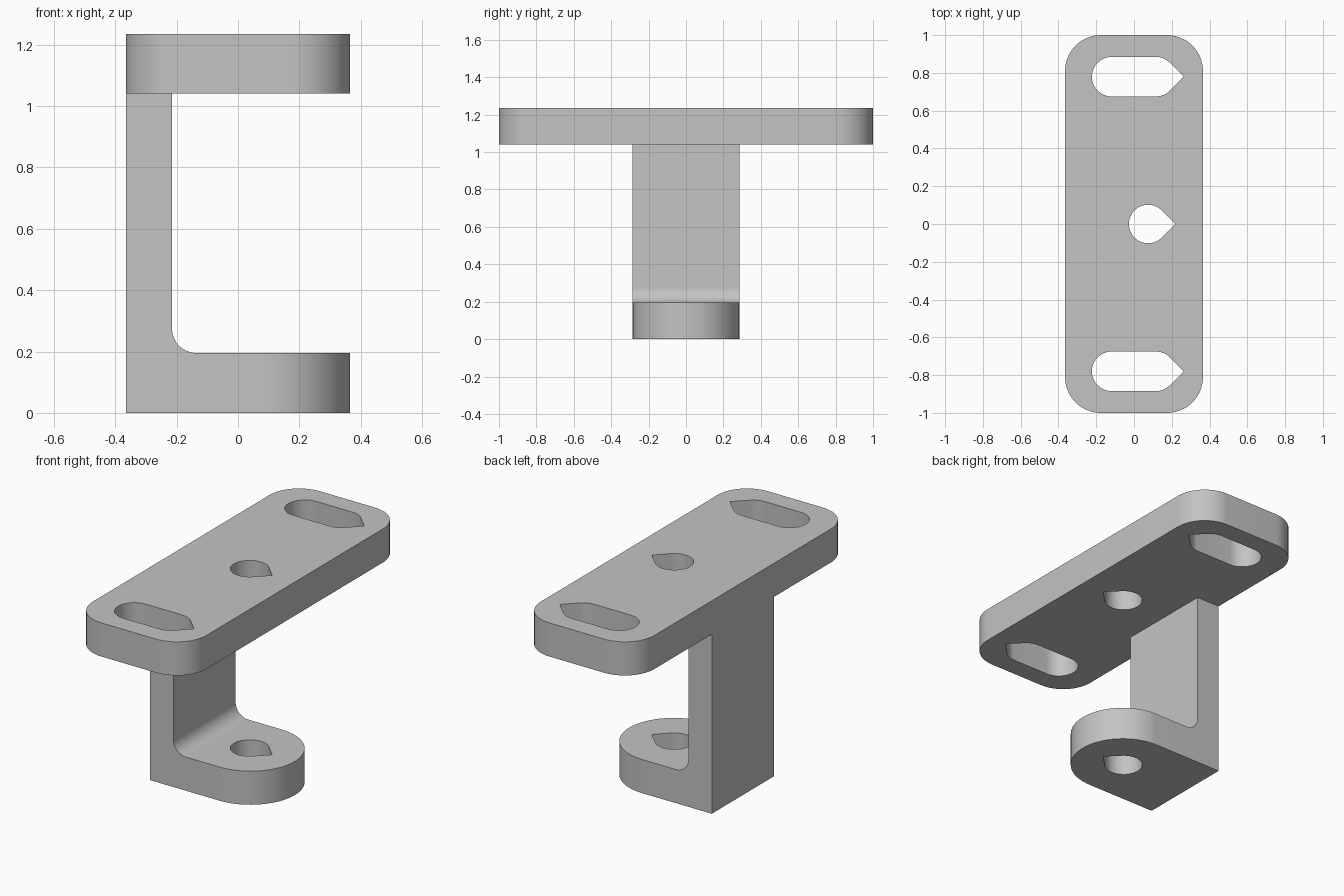
import bpy
import bmesh
from math import sin, cos, pi, radians
from mathutils import Matrix, Vector

cube = bpy.data.objects.get("Cube")
if cube:
    bpy.data.objects.remove(cube, do_unlink=True)

HALF_W = 0.365      # half width of both plates
FOOT_R = 0.285      # half depth of the arm, radius of the foot's round end
THICK = 0.195       # foot thickness
PLATE_Z, TOP_Z = 1.04, 1.235
WALL_X = -0.215     # inner face of the upright
HOLE_X = HALF_W - FOOT_R

grey = bpy.data.materials.new("plain grey")
grey.use_nodes = True
colour = (0.55, 0.55, 0.55, 1)
grey.diffuse_color = colour
grey.node_tree.nodes["Principled BSDF"].inputs["Base Color"].default_value = colour


def arc(cx, cy, r, start, end, steps=16):
    angles = [radians(start + (end - start) * i / steps) for i in range(steps + 1)]
    return [(cx + r * cos(a), cy + r * sin(a)) for a in angles]


def teardrop(x0, x1, y, r):
    """Round slot from x0 to x1 whose +x end closes in a right-angled point."""
    return (arc(x0, y, r, 90, 270, 24) + arc(x1, y, r, 270, 315, 8)
            + [(x1 + r * 2 ** 0.5, y)] + arc(x1, y, r, 45, 90, 8))


def prism(name, outline, holes, low, high, matrix=Matrix()):
    """Extrude an outline with holes along its own z axis."""
    bm = bmesh.new()
    for loop in [outline] + holes:
        clean = [p for i, p in enumerate(loop)
                 if (Vector(p) - Vector(loop[i - 1])).length > 1e-5]
        verts = [bm.verts.new((x, y, low)) for x, y in clean]
        for i, v in enumerate(verts):
            bm.edges.new((verts[i - 1], v))
    bmesh.ops.triangle_fill(bm, edges=bm.edges[:], use_beauty=True, normal=(0, 0, 1))
    grown = bmesh.ops.extrude_face_region(bm, geom=bm.faces[:], use_keep_orig=True)
    bmesh.ops.translate(bm, vec=(0, 0, high - low),
                        verts=[g for g in grown["geom"] if isinstance(g, bmesh.types.BMVert)])
    bmesh.ops.transform(bm, matrix=matrix, verts=bm.verts[:])
    bmesh.ops.recalc_face_normals(bm, faces=bm.faces[:])
    mesh = bpy.data.meshes.new(name)
    bm.to_mesh(mesh)
    bm.free()
    mesh.materials.append(grey)
    obj = bpy.data.objects.new(name, mesh)
    bpy.context.collection.objects.link(obj)
    bpy.ops.object.select_all(action="DESELECT")
    obj.select_set(True)
    bpy.context.view_layer.objects.active = obj
    bpy.ops.object.shade_smooth_by_angle(angle=radians(30))
    return obj


# Top mounting plate: rounded rectangle with two slots and a centre hole
corner = 0.19
cx, cy = HALF_W - corner, 1 - corner
plate = (arc(cx, cy, corner, 0, 90) + arc(-cx, cy, corner, 90, 180)
         + arc(-cx, -cy, corner, 180, 270) + arc(cx, -cy, corner, 270, 360))
centre_hole = teardrop(HOLE_X - 0.005, HOLE_X - 0.005, 0, 0.102)
slots = [teardrop(-0.118, 0.115, side * 0.78, 0.105) for side in (-1, 1)]
prism("mounting_plate", plate, slots + [centre_hole], PLATE_Z, TOP_Z)

# Foot: square at the upright, half round at the free end, one hole
foot = [(-HALF_W, FOOT_R), (-HALF_W, -FOOT_R)] + arc(HOLE_X, 0, FOOT_R, -90, 90, 40)
prism("foot", foot, [centre_hole], 0, THICK)

# Upright with a fillet into the foot, drawn in x-z and extruded along y
fillet = 0.08
upright = ([(-HALF_W, PLATE_Z), (-HALF_W, THICK)]
           + arc(WALL_X + fillet, THICK + fillet, fillet, 270, 180)
           + [(WALL_X, PLATE_Z)])
prism("upright", upright, [], -FOOT_R, FOOT_R, Matrix.Rotation(pi / 2, 4, "X"))
